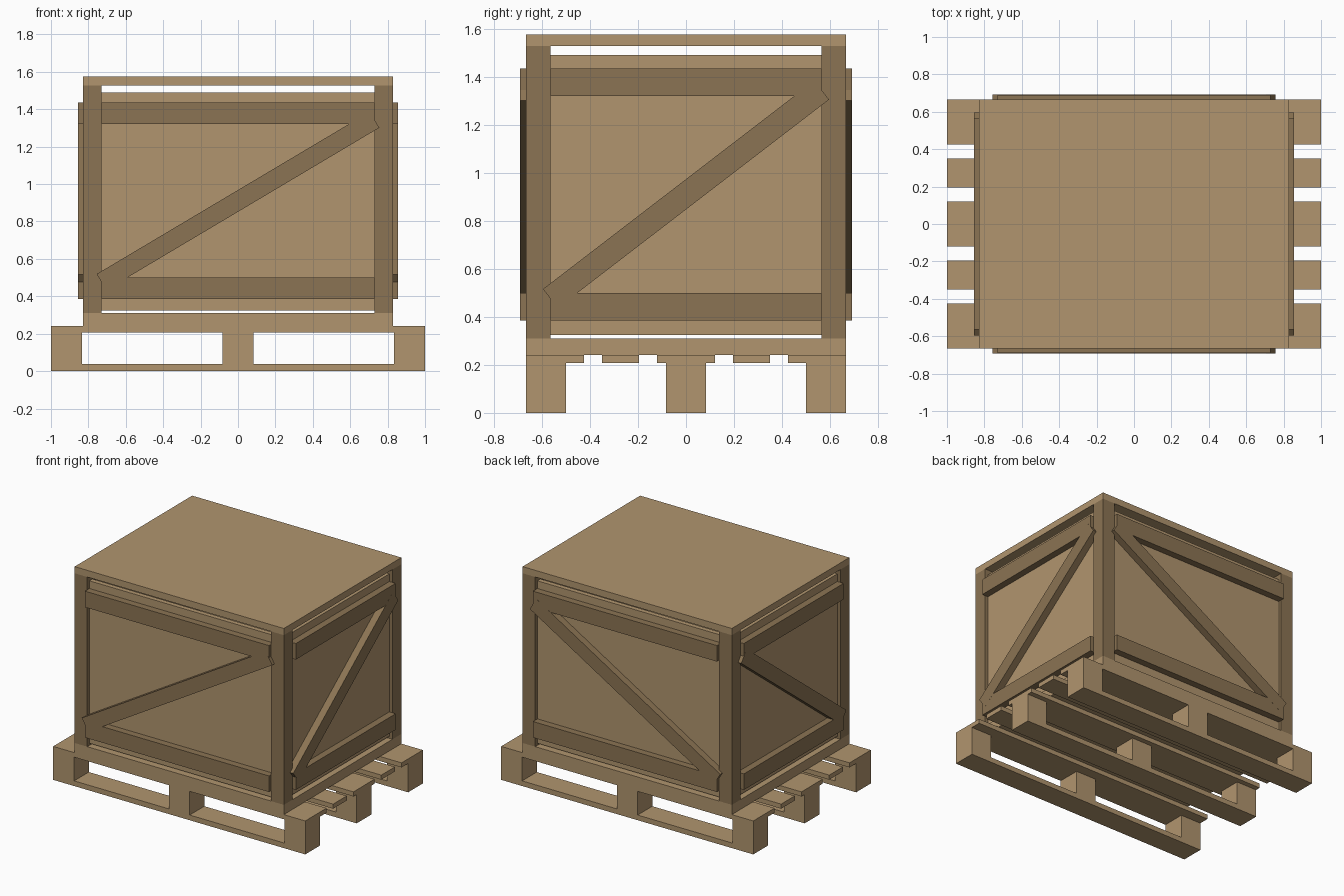
import bpy
import math

if "Cube" in bpy.data.objects:
    bpy.data.objects.remove(bpy.data.objects["Cube"])


def material(name, rgb):
    m = bpy.data.materials.new(name)
    m.diffuse_color = (*rgb, 1)
    m.use_nodes = True
    m.node_tree.nodes["Principled BSDF"].inputs["Base Color"].default_value = m.diffuse_color
    return m


LIGHT = material("light wood", (0.44, 0.30, 0.157))
DARK = material("dark wood", (0.26, 0.174, 0.087))


def box(name, mat, lo, hi):
    """Box between two opposite corners."""
    bpy.ops.mesh.primitive_cube_add(size=1, location=[(a + b) / 2 for a, b in zip(lo, hi)])
    o = bpy.context.object
    o.name = name
    o.scale = [b - a for a, b in zip(lo, hi)]
    o.data.materials.append(mat)
    return o


# Pallet: three runners with blocks, five deck boards
for y in (-0.583, 0, 0.583):
    box("pallet_runner", LIGHT, (-1, y - 0.083, 0), (1, y + 0.083, 0.037))
    for x in (-0.917, 0, 0.917):
        box("pallet_block", LIGHT, (x - 0.083, y - 0.083, 0.037), (x + 0.083, y + 0.083, 0.207))
for y0, y1 in ((-0.666, -0.425), (-0.35, -0.195), (-0.12, 0.12), (0.195, 0.35), (0.425, 0.666)):
    box("pallet_deck_board", LIGHT, (-1, y0, 0.207), (1, y1, 0.24))

# Crate floor, lid and corner posts
box("crate_floor", LIGHT, (-0.83, -0.666, 0.24), (0.83, 0.666, 0.31))
box("crate_lid", LIGHT, (-0.83, -0.666, 1.527), (0.83, 0.666, 1.575))
for sx in (-1, 1):
    for sy in (-1, 1):
        x0, x1 = sorted((sx * 0.73, sx * 0.83))
        y0, y1 = sorted((sy * 0.565, sy * 0.666))
        box("corner_post", DARK, (x0, y0, 0.31), (x1, y1, 1.527))


def wall(name, axis, side, half, face):
    """Panel, two rails and a diagonal brace; face is the post plane."""
    def part(label, mat, w, d0, d1, z0, z1):
        d0, d1 = sorted((side * d0, side * d1))
        if axis == "y":
            return box(name + label, mat, (-w, d0, z0), (w, d1, z1))
        return box(name + label, mat, (d0, -w, z0), (d1, w, z1))

    part("_panel", LIGHT, half, face - 0.06, face - 0.025, 0.325, 1.49)
    part("_lower_rail", DARK, half, face - 0.025, face + 0.025, 0.385, 0.5)
    part("_upper_rail", DARK, half, face - 0.025, face + 0.025, 1.32, 1.435)
    rise = 0.434
    length = math.hypot(half, rise)
    brace = part("_brace", DARK, length, face - 0.025, face + 0.0255, 0.86, 0.96)
    angle = math.atan2(rise, half)
    brace.rotation_euler = (0, -angle, 0) if axis == "y" else (angle, 0, 0)


# Four walls, mirrored in pairs
for side, name in ((-1, "front"), (1, "back")):
    wall(name, "y", side, 0.73, 0.666)
for side, name in ((-1, "left"), (1, "right")):
    wall(name, "x", side, 0.565, 0.83)
